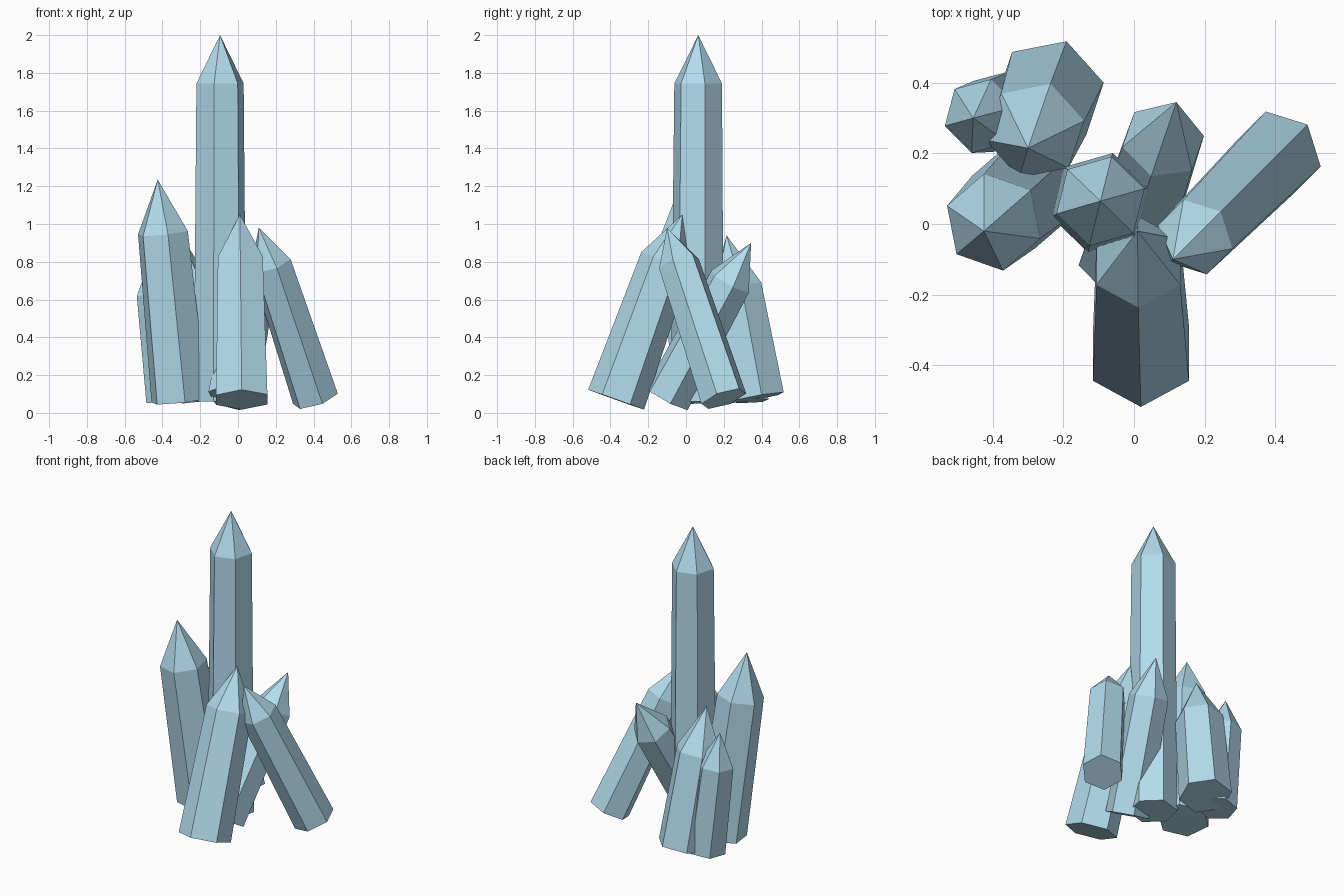
import bpy
from math import cos, sin, radians, pi
from mathutils import Vector

if "Cube" in bpy.data.objects:
    bpy.data.objects.remove(bpy.data.objects["Cube"])

mat = bpy.data.materials.new("pale_blue_crystal")
mat.diffuse_color = (0.45, 0.71, 0.85, 1)
mat.use_nodes = True
mat.node_tree.nodes["Principled BSDF"].inputs["Base Color"].default_value = mat.diffuse_color


def crystal(name, base, tip, shoulder, r_base, r_top, azimuth):
    """Six-sided tapered shaft square to its axis, with a pointed end.
    shoulder = fraction along the axis; azimuth = plan direction of one edge."""
    base, tip = Vector(base), Vector(tip)
    axis = (tip - base).normalized()
    a = radians(azimuth)
    u = Vector((cos(a), sin(a), 0))
    u = (u - axis * u.dot(axis)).normalized()
    v = axis.cross(u)
    verts = []
    for centre, r in ((base, r_base), (base.lerp(tip, shoulder), r_top)):
        for i in range(6):
            t = i * pi / 3
            verts.append(centre + (u * cos(t) + v * sin(t)) * r)
    verts.append(tip)
    faces = [tuple(reversed(range(6)))]
    for i in range(6):
        j = (i + 1) % 6
        faces += [(i, j, j + 6, i + 6), (i + 6, j + 6, 12)]
    mesh = bpy.data.meshes.new(name)
    mesh.from_pydata(verts, [], faces)
    mesh.materials.append(mat)
    bpy.context.collection.objects.link(bpy.data.objects.new(name, mesh))


# Tall central crystal
crystal("main_crystal", (-0.095, 0.06, 0.06), (-0.095, 0.065, 2.0), 0.868, 0.145, 0.13, 16)
# Surrounding cluster
crystal("left_crystal", (-0.31, 0.085, 0.065), (-0.425, -0.02, 1.235), 0.76, 0.157, 0.14, 161)
crystal("front_crystal", (0.02, -0.37, 0.07), (0.01, -0.02, 1.05), 0.75, 0.157, 0.137, -90)
crystal("right_crystal", (0.41, 0.2, 0.075), (0.11, -0.1, 0.98), 0.79, 0.127, 0.113, 45)
crystal("back_crystal", (-0.03, -0.1, 0.08), (0.12, 0.345, 0.9), 0.75, 0.132, 0.12, 71)
crystal("back_left_crystal", (-0.24, 0.37, 0.08), (-0.3, 0.215, 0.94), 0.68, 0.158, 0.143, 12)
crystal("small_crystal", (-0.37, 0.32, 0.065), (-0.455, 0.3, 0.84), 0.73, 0.12, 0.108, 15)
